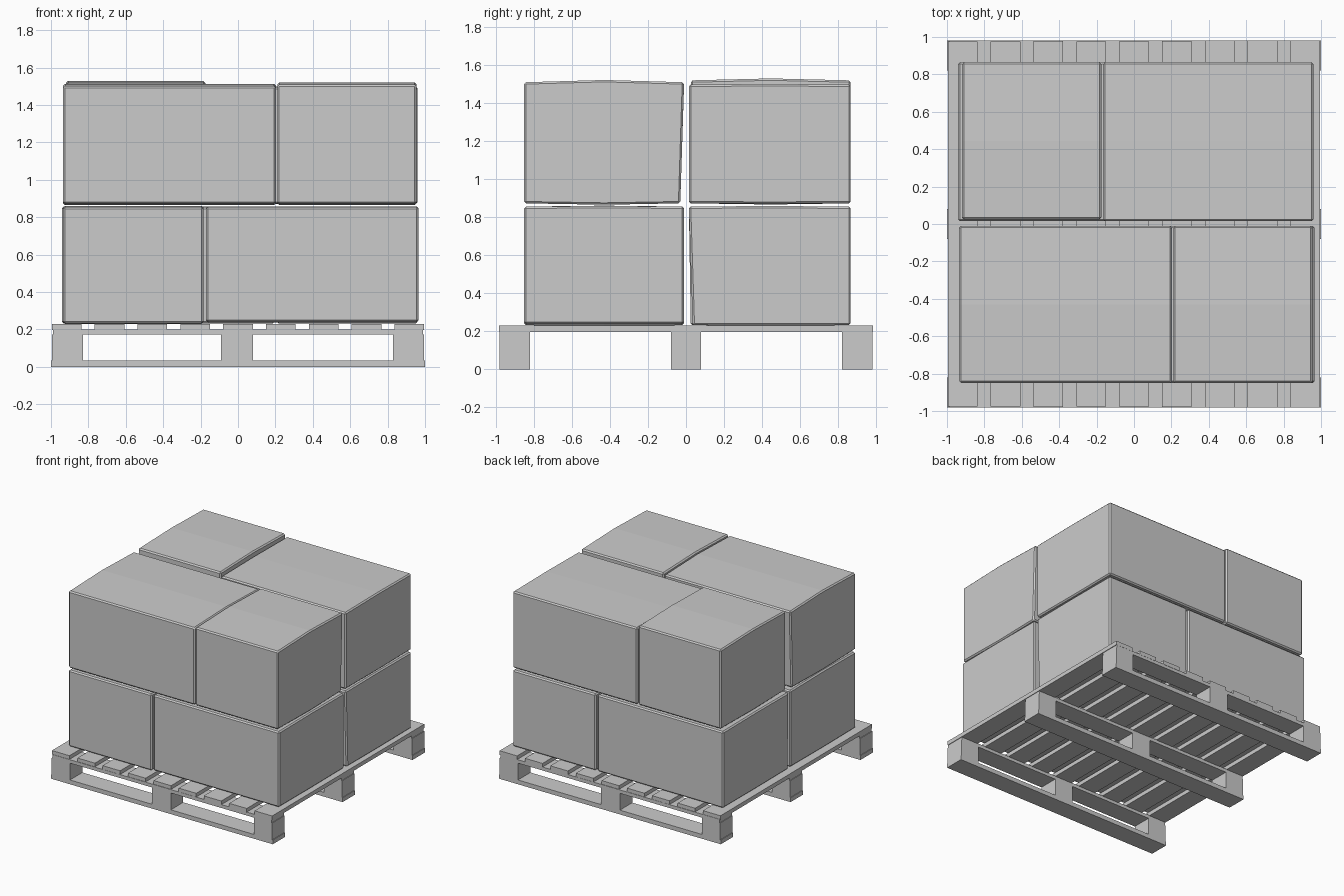
import bpy, bmesh, random
from mathutils import Vector

random.seed(4)
cube = bpy.data.objects.get("Cube")
if cube:
    bpy.data.objects.remove(cube, do_unlink=True)

grey = bpy.data.materials.new("plain_grey")
grey.use_nodes = True
grey.diffuse_color = (0.6, 0.6, 0.6, 1)
grey.node_tree.nodes["Principled BSDF"].inputs["Base Color"].default_value = (0.6, 0.6, 0.6, 1)


def block(name, x, y, z, bulge=0.0, lean=0.0, bevel=0.0):
    """Box between ranges x, y, z; bulge lifts the middle, lean tucks in the inner bottom edge."""
    bm = bmesh.new()
    bmesh.ops.create_cube(bm, size=1)
    if bulge or lean:
        along_y = [e for e in bm.edges if abs(e.verts[0].co.y - e.verts[1].co.y) > 0.5]
        bmesh.ops.subdivide_edges(bm, edges=along_y, cuts=1, use_grid_fill=True)
    lo = Vector((x[0], y[0], z[0]))
    size = Vector((x[1], y[1], z[1])) - lo
    inner = -1 if sum(y) > 0 else 1
    for v in bm.verts:
        u = v.co.copy()
        v.co = Vector(lo[i] + (u[i] + 0.5) * size[i] for i in range(3))
        if abs(u.y) < 0.1:
            v.co.z += bulge * (1 if u.z > 0 else -0.6)
        elif u.y * inner > 0 and u.z < 0:
            v.co.y -= inner * lean
    mesh = bpy.data.meshes.new(name)
    bm.to_mesh(mesh)
    bm.free()
    mesh.materials.append(grey)
    ob = bpy.data.objects.new(name, mesh)
    bpy.context.collection.objects.link(ob)
    if bevel:
        mod = ob.modifiers.new("soft_edges", "BEVEL")
        mod.width = bevel
        mod.segments = 1
        mod.angle_limit = 0.6
    return ob


# Pallet: three rows of feet, each with a runner below and a stringer above
for row, y in (("front", (-0.98, -0.82)), ("middle", (-0.08, 0.08)), ("back", (0.82, 0.98))):
    block(row + "_runner", (-1, 1), y, (0, 0.035))
    block(row + "_stringer", (-0.99, 0.99), y, (0.172, 0.2))
    for side, x in (("right", (-0.995, -0.83)), ("centre", (-0.09, 0.08)), ("left", (0.83, 0.995))):
        block(f"{row}_{side}_foot", x, y, (0.035, 0.172))

# Deck boards across the stringers
pitch, half = 0.229, 0.079
for i in range(9):
    x = (i - 4) * pitch
    end = 0.975 + random.uniform(0, 0.008)
    block(f"deck_board_{i + 1}", (x - half, x + half), (-end, end), (0.197, 0.23))

# Cartons: lower layer, then upper layer with the joints swapped
front, back = (-0.85, -0.01), (0.015, 0.865)
low, high = (0.232, 0.855), (0.872, 1.5)
cartons = (
    ("lower_front_small", (-0.935, -0.185), front, low, 0.005, 0),
    ("lower_front_large", (-0.17, 0.965), front, (0.24, 0.855), 0.003, 0),
    ("lower_back_large", (-0.94, 0.195), back, low, 0.003, 0.01),
    ("lower_back_small", (0.21, 0.96), back, low, 0.003, 0.02),
    ("upper_front_large", (-0.935, 0.203), front, high, 0.012, 0.02),
    ("upper_front_small", (0.21, 0.955), front, (0.872, 1.508), 0.012, 0.02),
    ("upper_back_small", (-0.92, -0.175), (0.025, 0.865), (0.872, 1.518), 0.01, 0),
    ("upper_back_large", (-0.165, 0.96), back, (0.872, 1.495), 0.004, 0),
)
for name, x, y, z, bulge, lean in cartons:
    block(name + "_carton", x, y, z, bulge, lean, bevel=0.01)
